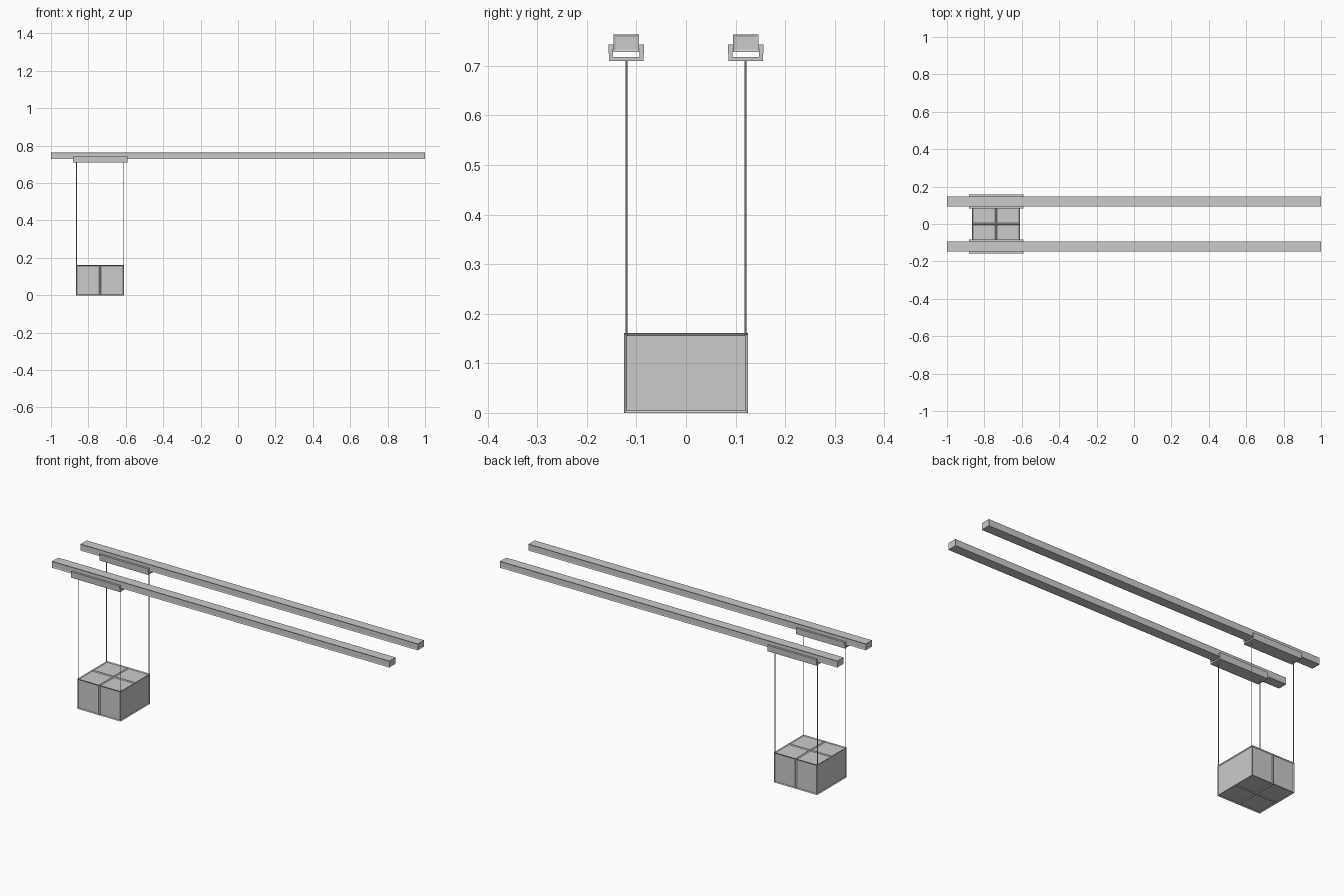
import bpy, bmesh
from mathutils import Vector, Matrix

if "Cube" in bpy.data.objects:
    bpy.data.objects.remove(bpy.data.objects["Cube"])

CX = -0.737          # centre of the hanging load along the rails
RAIL_Y = 0.1205


def finish(bm, name):
    bmesh.ops.recalc_face_normals(bm, faces=bm.faces)
    me = bpy.data.meshes.new(name)
    bm.to_mesh(me)
    bm.free()
    ob = bpy.data.objects.new(name, me)
    bpy.context.collection.objects.link(ob)
    return ob


def block(lo, hi):
    lo, hi = Vector(lo), Vector(hi)
    bm = bmesh.new()
    m = Matrix.Translation((lo + hi) / 2) @ Matrix.Diagonal((*(hi - lo), 1))
    bmesh.ops.create_cube(bm, size=1, matrix=m)
    bm.normal_update()
    return bm


def split(bm, faces, co, no):
    geom = set(faces)
    for f in faces:
        geom.update(f.edges)
        geom.update(f.verts)
    bmesh.ops.bisect_plane(bm, geom=list(geom), plane_co=co, plane_no=no)
    bm.normal_update()


def recess(bm, faces, width, depth):
    bmesh.ops.inset_individual(bm, faces=faces, thickness=width, depth=-depth,
                               use_even_offset=True)


# Crate: recessed panels, four on top and bottom, two on front and back
bm = block((CX - 0.128, -0.125, 0), (CX + 0.128, 0.125, 0.161))
split(bm, bm.faces[:], (CX, 0, 0), (1, 0, 0))
split(bm, [f for f in bm.faces if abs(f.normal.z) > 0.9], (CX, 0, 0), (0, 1, 0))
recess(bm, bm.faces[:], 0.005, 0.004)
finish(bm, "crate")

for side, label in ((-1, "front"), (1, "back")):
    y = side * RAIL_Y

    # Long rail with shallow channels in the sides and ends
    bm = block((-1, y - 0.0257, 0.728), (1, y + 0.0257, 0.763))
    recess(bm, [f for f in bm.faces if abs(f.normal.z) < 0.1], 0.005, 0.002)
    finish(bm, label + "_rail")

    # U-shaped trolley cradling the rail
    profile = [(-0.0363, 0.743), (-0.0345, 0.710), (0.0345, 0.710), (0.0363, 0.743),
               (0.0257, 0.743), (0.0272, 0.718), (-0.0272, 0.718), (-0.0257, 0.743)]
    bm = bmesh.new()
    face = bm.faces.new([bm.verts.new((CX - 0.145, y + a, z)) for a, z in profile])
    ext = bmesh.ops.extrude_face_region(bm, geom=[face], use_keep_orig=True)
    bmesh.ops.translate(bm, vec=(0.29, 0, 0),
                        verts=[v for v in ext["geom"] if isinstance(v, bmesh.types.BMVert)])
    finish(bm, label + "_trolley")

    # Thin suspension cables at the crate corners
    for dx, end in ((-0.126, "left"), (0.126, "right")):
        bm = bmesh.new()
        bmesh.ops.create_cone(bm, cap_ends=True, segments=8, radius1=0.002, radius2=0.002,
                              depth=0.556, matrix=Matrix.Translation((CX + dx, side * 0.12, 0.435)))
        finish(bm, f"{label}_{end}_cable")
